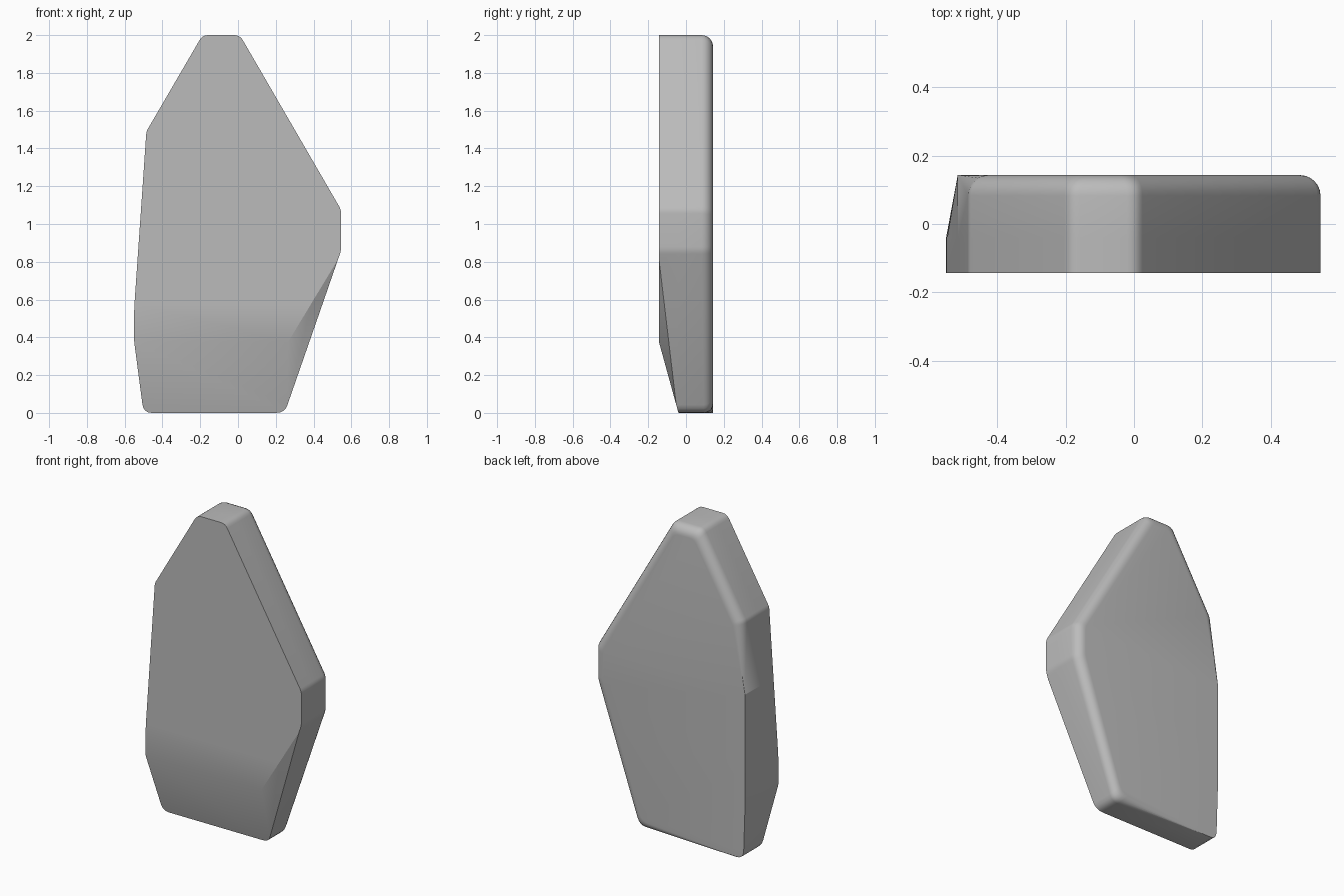
import bpy, bmesh, math
from mathutils import Vector

cube = bpy.data.objects.get("Cube")
if cube:
    bpy.data.objects.remove(cube)

FRONT, BEND, BACK = -0.143, -0.04, 0.143
LEFT_LIMIT = -0.516          # back edge of the slanted side
ARC_STEPS, CORNER_STEPS = 6, 4

# Outline corners, clockwise from the front: x, z, corner rounding, back fillet radius
outline = [
    (-0.188, 2.0, 0.03, 0.06), (0.01, 2.0, 0.03, 0.06),
    (0.546, 1.075, 0.02, 0.06), (0.546, 0.86, 0.02, 0.06),
    (0.247, 0.0, 0.045, 0.05), (-0.5, 0.0, 0.045, 0.0),
    (-0.55, 0.38, 0.02, 0.0), (-0.55, 0.55, 0.05, 0.0),
    (-0.516, 1.04, 0.01, 0.0), (-0.485, 1.49, 0.015, 0.06),
]
corners = [Vector(c[:2]) for c in outline]
count = len(corners)


def inward(i):
    """Mitre vector pointing into the outline."""
    a = (corners[i] - corners[i - 1]).normalized()
    b = (corners[(i + 1) % count] - corners[i]).normalized()
    n, m = Vector((a.y, -a.x)), Vector((b.y, -b.x))
    return (n + m) / (1 + n.dot(m))


def ring(angle, depth=None):
    """One rounded cross-section, either at a fixed depth or along the back fillet."""
    poly = [corners[i] + inward(i) * outline[i][3] * (1 - math.cos(angle))
            for i in range(count)]
    points = []
    for i, p in enumerate(poly):
        rounding, radius = outline[i][2:]
        a = p + (poly[i - 1] - p).normalized() * rounding
        b = p + (poly[(i + 1) % count] - p).normalized() * rounding
        y = BACK - radius * (1 - math.sin(angle)) if depth is None else depth
        for k in range(CORNER_STEPS + 1):
            t = k / CORNER_STEPS
            q = a * (1 - t) ** 2 + p * 2 * t * (1 - t) + b * t * t
            x = max(q.x, LEFT_LIMIT) if depth is None else q.x
            points.append((x, y, q.y))
    return points


# Lofted slab with a rounded back rim
bm = bmesh.new()
sections = [ring(0, FRONT), ring(0, BEND)]
sections += [ring(math.pi / 2 * s / ARC_STEPS) for s in range(ARC_STEPS + 1)]
loops = [[bm.verts.new(p) for p in section] for section in sections]
for lower, upper in zip(loops, loops[1:]):
    for i in range(len(lower)):
        bm.faces.new((lower[i - 1], lower[i], upper[i], upper[i - 1]))
bm.faces.new(loops[0])
bm.faces.new(loops[-1])
bmesh.ops.remove_doubles(bm, verts=bm.verts, dist=0.0005)
bmesh.ops.recalc_face_normals(bm, faces=bm.faces)


def slice_slab(point, normal, remove=True):
    geom = bm.verts[:] + bm.edges[:] + bm.faces[:]
    cut = bmesh.ops.bisect_plane(bm, geom=geom, dist=0.0001, plane_co=point,
                                 plane_no=normal, clear_outer=remove)
    if remove:
        bmesh.ops.holes_fill(bm, edges=[e for e in bm.edges if e.is_boundary], sides=0)


# Sloping toe and the angled facet beside it
toe = Vector((0.265, FRONT, 0.375))
slice_slab(toe, Vector((0, -0.375, -0.103)))
shoulder = Vector((0.546, FRONT, 0.84))
foot = Vector((0.262, -0.048, 0.03))
facet = (toe - shoulder).cross(foot - toe)
slice_slab(toe, facet)
# Extra edge that keeps the soft toe crease local
slice_slab(Vector((0, 0, 0.58)), Vector((0, 0, 1)), remove=False)
bmesh.ops.recalc_face_normals(bm, faces=bm.faces)

mesh = bpy.data.meshes.new("stone_slab")
bm.to_mesh(mesh)
bm.free()
slab = bpy.data.objects.new("stone_slab", mesh)
bpy.context.collection.objects.link(slab)

grey = bpy.data.materials.new("stone_grey")
grey.use_nodes = True
colour = (0.5, 0.5, 0.5, 1)
grey.diffuse_color = colour
grey.node_tree.nodes["Principled BSDF"].inputs["Base Color"].default_value = colour
mesh.materials.append(grey)

bpy.context.view_layer.objects.active = slab
slab.select_set(True)
bpy.ops.object.shade_smooth_by_angle(angle=math.radians(25))
